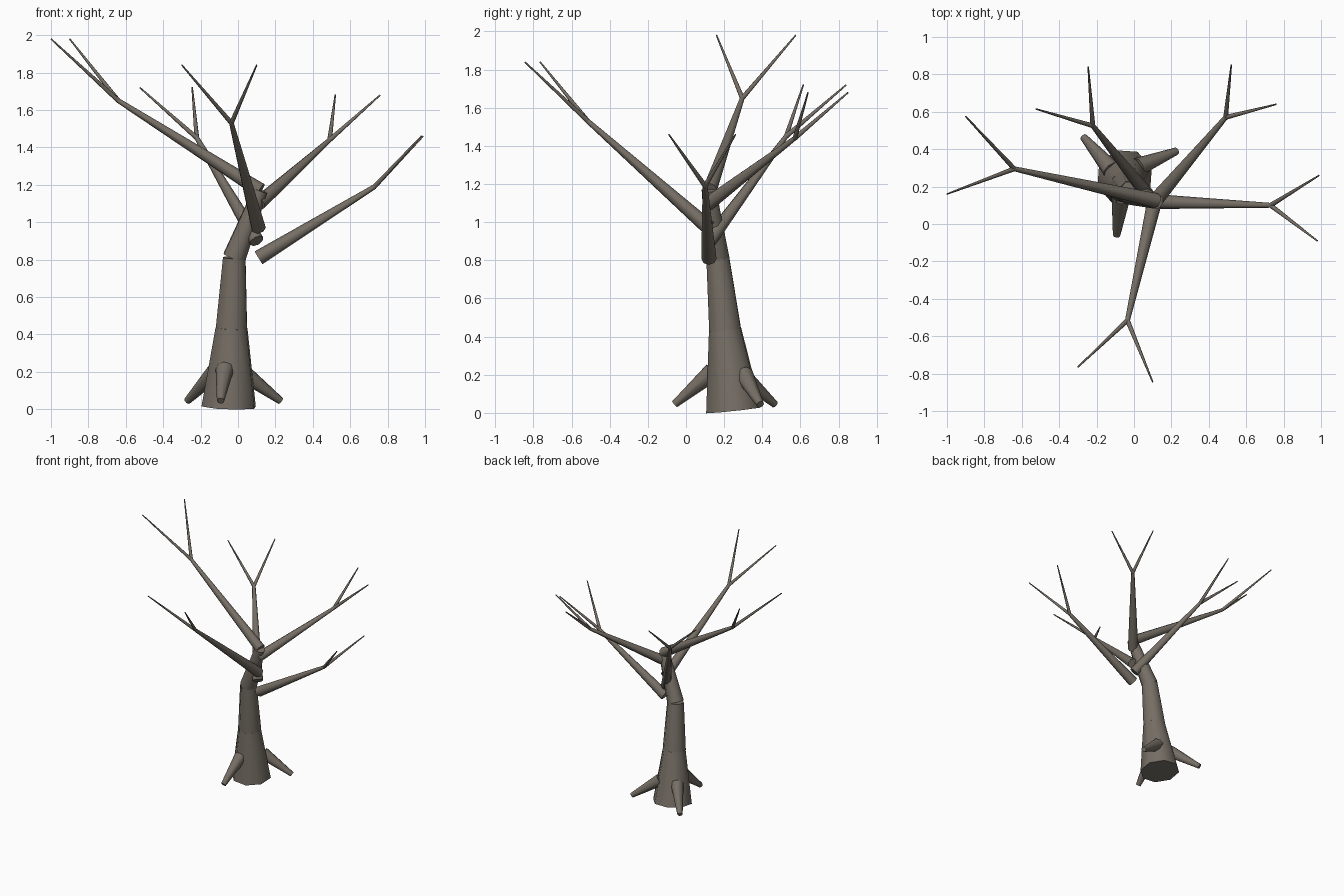
import bpy, math
from mathutils import Vector

if "Cube" in bpy.data.objects:
    bpy.data.objects.remove(bpy.data.objects["Cube"])

bark = bpy.data.materials.new("grey_brown_bark")
bark.diffuse_color = (0.18, 0.157, 0.13, 1)
bark.use_nodes = True
bark.node_tree.nodes["Principled BSDF"].inputs["Base Color"].default_value = bark.diffuse_color


def limb(name, a, b, r1, r2, sides=8):
    """Capped tapered limb from point a to point b."""
    a, b = Vector(a), Vector(b)
    d = b - a
    bpy.ops.mesh.primitive_cone_add(vertices=sides, radius1=r1, radius2=r2, depth=d.length)
    ob = bpy.context.object
    ob.name = name
    ob.rotation_mode = 'QUATERNION'
    ob.rotation_quaternion = d.to_track_quat('Z', 'Y')
    ob.location = (a + b) / 2
    ob.data.materials.append(bark)
    bpy.ops.object.shade_smooth_by_angle(angle=math.radians(50))
    return ob


# Trunk: three stacked, progressively leaning sections
trunk = [((-0.05, 0.25, 0.015), 0.153), ((-0.035, 0.205, 0.435), 0.09),
         ((-0.02, 0.167, 0.81), 0.065), ((0.12, 0.12, 1.17), 0.04)]
for i in range(3):
    (a, ra), (b, rb) = trunk[i], trunk[i + 1]
    limb(f"trunk_{i + 1}", a, b, ra, rb)

# Roots: start inside the trunk, end near the ground
roots = [((-0.07, 0.14, 0.215), (-0.093, -0.06, 0.045)),
         ((-0.12, 0.29, 0.2), (-0.27, 0.465, 0.045)),
         ((0.02, 0.305, 0.2), (0.228, 0.39, 0.045))]
for i, (a, b) in enumerate(roots):
    limb(f"root_{i + 1}", a, b, 0.05, 0.02)

# Branches: start, fork, and the two twig tips
branches = {
    "left": ((0.12, 0.125, 1.17), (-0.64, 0.295, 1.65), (-1.0, 0.16, 1.98), (-0.9, 0.575, 1.98)),
    "front": ((0.11, 0.12, 0.97), (-0.035, -0.515, 1.53), (-0.3, -0.765, 1.84), (0.1, -0.845, 1.84)),
    "back_right": ((0.11, 0.12, 1.10), (0.49, 0.57, 1.44), (0.52, 0.85, 1.68), (0.76, 0.64, 1.68)),
    "back_left": ((0.10, 0.12, 0.90), (-0.22, 0.525, 1.45), (-0.525, 0.615, 1.72), (-0.245, 0.84, 1.72)),
    "right": ((0.11, 0.12, 0.81), (0.73, 0.10, 1.19), (0.99, 0.26, 1.46), (0.98, -0.09, 1.46)),
}
for side, (start, fork, *tips) in branches.items():
    limb(f"branch_{side}", start, fork, 0.04, 0.013)
    for k, tip in enumerate(tips):
        limb(f"twig_{side}_{k + 1}", fork, tip, 0.013, 0.004)
